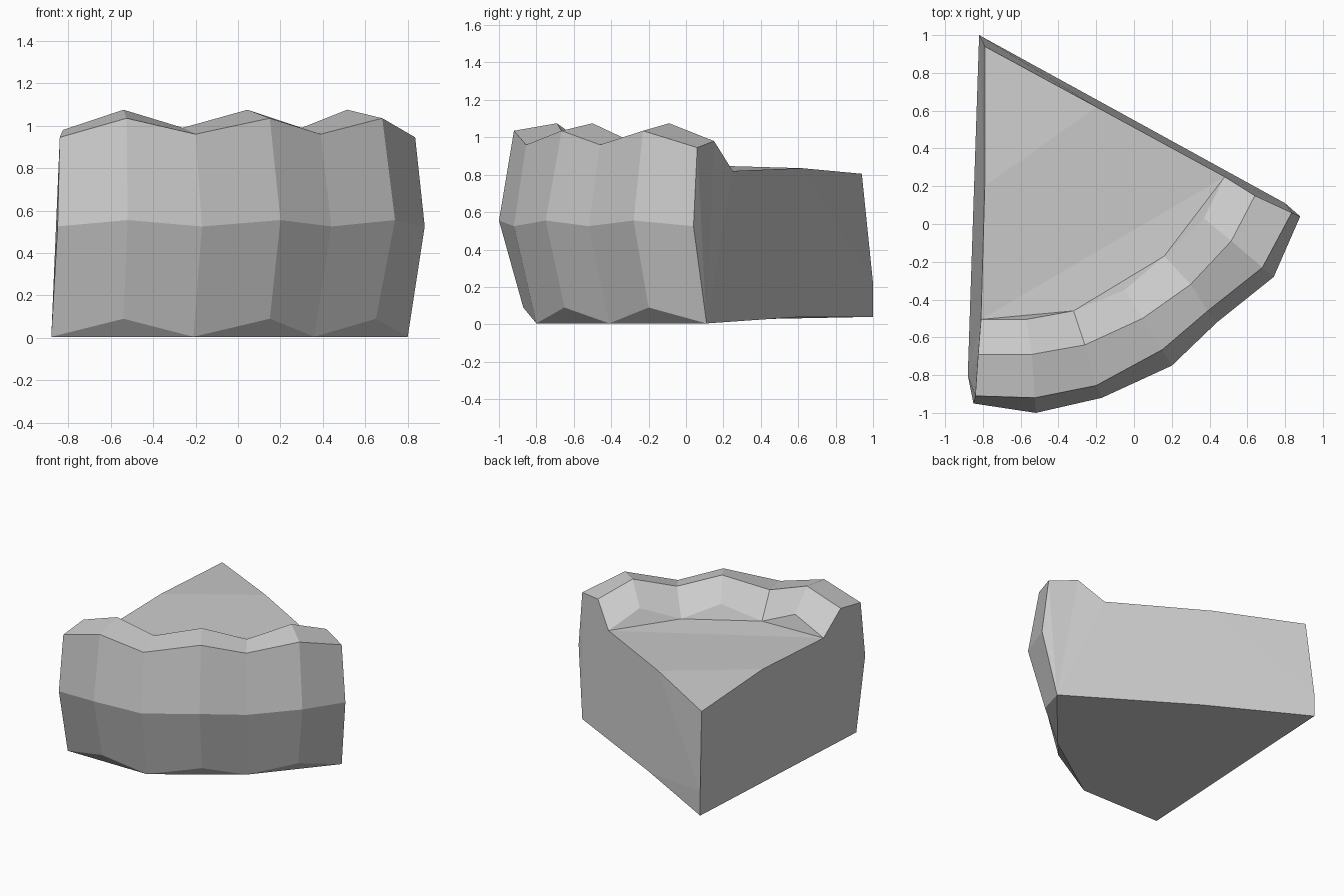
import bpy
import bmesh

# Remove the default cube only
default_cube = bpy.data.objects.get("Cube")
if default_cube:
    bpy.data.objects.remove(default_cube, do_unlink=True)

# Single plain material
material = bpy.data.materials.new("plain_grey")
material.use_nodes = True
grey = (0.6, 0.6, 0.6, 1)
material.diffuse_color = grey
material.node_tree.nodes["Principled BSDF"].inputs["Base Color"].default_value = grey

bm = bmesh.new()


def ring(outline, valley, lobe, end=None):
    """Place a crust outline whose heights alternate between valleys and lobes."""
    verts = []
    last = len(outline) - 1
    for i, (x, y) in enumerate(outline):
        height = lobe if i % 2 else valley
        if end is not None and i in (0, last):
            height = end
        verts.append(bm.verts.new((x, y, height)))
    return verts


def bridge(lower, upper):
    """Join two neighbouring rings with a strip of quads."""
    for i in range(len(lower) - 1):
        bm.faces.new((lower[i], lower[i + 1], upper[i + 1], upper[i]))


def fill_lobes(verts):
    """Close the small triangle between each lobe and its two valleys."""
    for i in range(0, len(verts) - 2, 2):
        bm.faces.new((verts[i], verts[i + 1], verts[i + 2]))


# Crust: five wavy rings from the underside, over the rim, down to the filling
bottom = ring([(-.88, -.8), (-.54, -.87), (-.21, -.8), (.15, -.65),
               (.36, -.41), (.65, -.2), (.8, .11)], .005, .09)
middle = ring([(-.85, -.95), (-.52, -1), (-.17, -.92), (.2, -.75),
               (.44, -.52), (.74, -.28), (.88, .04)], .525, .555)
shoulder = ring([(-.84, -.91), (-.525, -.92), (-.2, -.855), (.15, -.665),
                 (.39, -.46), (.68, -.23), (.835, .06)], .96, 1.035, .945)
crest = ring([(-.825, -.69), (-.54, -.69), (-.26, -.64), (.045, -.5),
              (.3, -.32), (.515, -.09), (.64, .15)], .99, 1.075, .98)
inside = ring([(-.81, -.505), (-.57, -.505), (-.32, -.46), (-.05, -.35),
               (.16, -.17), (.37, .03), (.48, .25)], .835, .937, .82)

rings = [bottom, middle, shoulder, crest, inside]
for lower, upper in zip(rings, rings[1:]):
    bridge(lower, upper)
fill_lobes(bottom)
fill_lobes(inside)

# Filling: gently folded top running to the pointed tip
left_edge = bm.verts.new((-.79, .2, .847))
right_edge = bm.verts.new((-.2, .62, .835))
tip_top = bm.verts.new((-.79, .94, .805))
bm.faces.new(inside[::2])
bm.faces.new((inside[0], inside[-1], right_edge, left_edge))
bm.faces.new((left_edge, right_edge, tip_top))

# Underside and the upright point of the wedge
tip_mid = bm.verts.new((-.82, 1, .22))
tip_base = bm.verts.new((-.82, 1, .04))
base_edge = bm.verts.new((-.11, .61, .04))
bm.faces.new(bottom[::2] + [base_edge, tip_base])

# Two cut sides, each split below the foot of the crust
left_end = [r[0] for r in rings]
right_end = [r[-1] for r in rings]
bm.faces.new(left_end)
bm.faces.new((left_end[0], left_end[-1], left_edge, tip_top, tip_mid, tip_base))
bm.faces.new(right_end)
bm.faces.new((right_end[0], right_end[-1], right_edge, tip_top,
              tip_mid, tip_base, base_edge))

# Triangulate the many-sided faces and make every face point outward
many_sided = [f for f in bm.faces if len(f.verts) > 4]
bmesh.ops.triangulate(bm, faces=many_sided)
bmesh.ops.recalc_face_normals(bm, faces=bm.faces)

mesh = bpy.data.meshes.new("crusted_wedge")
bm.to_mesh(mesh)
bm.free()
mesh.materials.append(material)
wedge = bpy.data.objects.new("crusted_wedge", mesh)
bpy.context.collection.objects.link(wedge)
